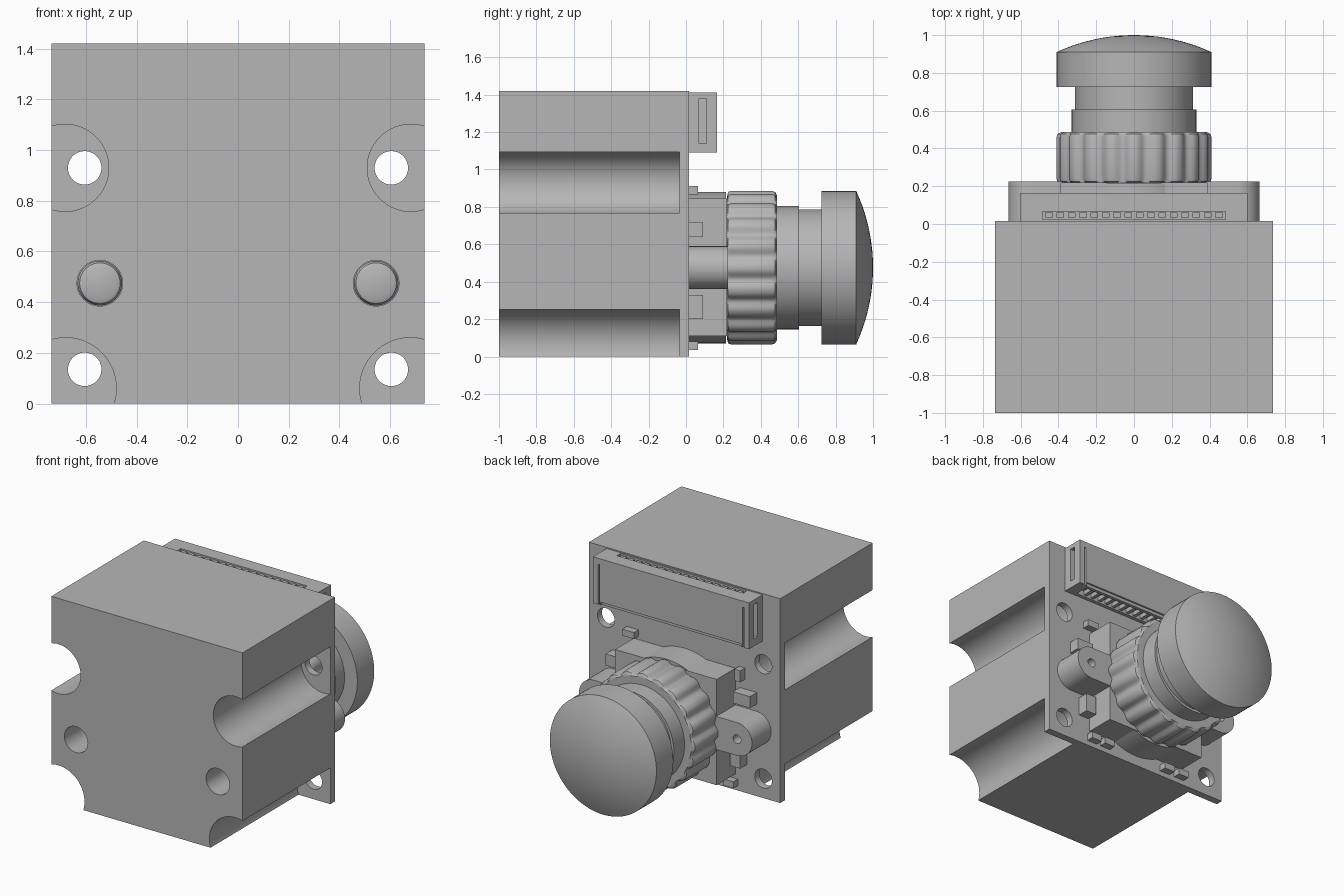
import bpy
import bmesh
from math import cos, sin, pi, radians
from mathutils import Matrix, Vector

if "Cube" in bpy.data.objects:
    bpy.data.objects.remove(bpy.data.objects["Cube"], do_unlink=True)

GREY = (0.47, 0.47, 0.47, 1)
grey = bpy.data.materials.new("plain_grey")
grey.use_nodes = True
grey.diffuse_color = GREY
grey.node_tree.nodes["Principled BSDF"].inputs["Base Color"].default_value = GREY

W, H = 0.735, 1.42      # half width and height of the housing
BACK = 0.015            # rear face of the circuit board
AXIS = 0.475            # height of the lens axis


def finish(name, bm, smooth=False):
    bmesh.ops.recalc_face_normals(bm, faces=bm.faces)
    mesh = bpy.data.meshes.new(name)
    bm.to_mesh(mesh)
    bm.free()
    mesh.materials.append(grey)
    ob = bpy.data.objects.new(name, mesh)
    bpy.context.collection.objects.link(ob)
    if smooth:
        shade(ob)
    return ob


def select(ob):
    bpy.ops.object.select_all(action="DESELECT")
    bpy.context.view_layer.objects.active = ob
    ob.select_set(True)


def shade(ob):
    select(ob)
    bpy.ops.object.shade_smooth_by_angle(angle=radians(30))


def box(name, x, y, z):
    """Box from three (low, high) ranges."""
    bm = bmesh.new()
    bmesh.ops.create_cube(bm, size=1)
    for v in bm.verts:
        v.co = Vector([(a + b) / 2 + c * (b - a) for (a, b), c in zip((x, y, z), v.co)])
    return finish(name, bm)


def lathe(name, profile, x=0, z=AXIS, n=96, flutes=0):
    """Turn (radius, y, flute depth) points about an axis along y."""
    bm = bmesh.new()
    rings = []
    for r, y, *depth in profile:
        ring = []
        for i in range(n):
            a = 2 * pi * i / n
            rr = r
            if depth:
                rr -= depth[0] * (0.5 - 0.5 * cos(flutes * a)) ** 1.5
            ring.append(bm.verts.new((x + rr * cos(a), y, z + rr * sin(a))))
        rings.append(ring)
    for a, b in zip(rings, rings[1:]):
        for i in range(n):
            j = (i + 1) % n
            bm.faces.new((a[i], a[j], b[j], b[i]))
    bm.faces.new(rings[0])
    bm.faces.new(rings[-1])
    return finish(name, bm, True)


def rod(name, x, z, r, y0, y1, n=48):
    return lathe(name, [(r, y0), (r, y1)], x, z, n)


def cut(ob, cutters):
    for c in cutters:
        mod = ob.modifiers.new("cut", "BOOLEAN")
        mod.operation = "DIFFERENCE"
        mod.solver = "EXACT"
        mod.object = c
        select(ob)
        bpy.ops.object.modifier_apply(modifier=mod.name)
        bpy.data.objects.remove(c, do_unlink=True)
    shade(ob)


# Housing block with corner grooves and screw bores
housing = box("housing", (-W, W), (-1, -0.035), (0, H))
cutters = []
for s in (-1, 1):
    cutters += [rod("groove_cutter", s * 0.682, 0.93, 0.172, -1.1, 0.1, 64),
                rod("groove_cutter", s * 0.68, 0.06, 0.2, -1.1, 0.1, 64),
                rod("bore_cutter", s * 0.545, AXIS, 0.09, -1.1, 0.1)]
cut(housing, cutters)

# Circuit board with four mounting holes
board = box("circuit_board", (-W, W), (-0.035, BACK), (0, H))
cut(board, [rod("hole_cutter", s * 0.605, z, 0.066, -0.1, 0.1)
            for s in (-1, 1) for z in (0.135, 0.93)])

# Rounded screw heads at the bottom of the bores
for s in (-1, 1):
    lathe("screw_head", [(0.088, -0.035), (0.088, -0.07), (0.08, -0.087), (0.06, -0.095)],
          s * 0.545, n=40)

# Lens mount: square base, round collar and rounded ears
box("mount_base", (-0.39, 0.39), (BACK, 0.22), (0.11, 0.845))
rod("mount_collar", 0, AXIS, 0.405, BACK, 0.215, 96)
for s in (-1, 1):
    bm = bmesh.new()
    outline = [(0.3, -0.115)]
    outline += [(0.55 + 0.115 * cos(a), 0.115 * sin(a))
                for a in [-pi / 2 + pi * i / 20 for i in range(21)]]
    outline += [(0.3, 0.115)]
    face = bm.faces.new([bm.verts.new((s * x, BACK, AXIS + z)) for x, z in outline])
    side = bmesh.ops.extrude_face_region(bm, geom=[face])["geom"]
    bmesh.ops.translate(bm, vec=(0, 0.21, 0),
                        verts=[g for g in side if isinstance(g, bmesh.types.BMVert)])
    ear = finish("mount_ear", bm)
    cut(ear, [rod("ear_cutter", s * 0.55, AXIS, 0.03, 0.1, 0.3, 24)])

# Fluted focus ring
lathe("focus_ring", [(0.385, 0.22, 0), (0.405, 0.225, 0.022), (0.41, 0.24, 0.024),
                     (0.41, 0.46, 0.024), (0.404, 0.477, 0.02), (0.385, 0.487, 0.006)],
      n=240, flutes=20)

# Lens barrel, head and domed glass
lathe("lens_barrel", [(0.33, 0.48), (0.33, 0.605), (0.312, 0.605), (0.312, 0.73)])
lathe("lens_head", [(0.41, 0.725), (0.41, 0.91)])
R = 0.98
lathe("lens_dome", [(r, 1 - R + (R * R - r * r) ** 0.5)
                    for r in [0.41 - 0.04 * i for i in range(11)]])

# Ribbon connector with a top slot, end notches and a stepped underside
connector = box("connector_shell", (-0.6, 0.6), (BACK, 0.165), (1.09, 1.412))
cutters = [box("slot_cutter", (-0.485, 0.485), (0.025, 0.065), (1.36, 1.5)),
           box("step_cutter", (-0.52, 0.52), (0.04, 0.13), (1.0, 1.13)),
           box("seam_cutter", (-0.54, 0.54), (0.153, 0.2), (1.0, 1.112))]
for s in (-1, 1):
    lo, hi = sorted((s * 0.565, s * 0.7))
    cutters.append(box("notch_cutter", (lo, hi), (0.07, 0.11), (1.14, 1.38)))
    cutters.append(box("gap_cutter", (s * 0.555 - 0.006, s * 0.555 + 0.006),
                       (0.135, 0.2), (1.0, 1.37)))
cut(connector, cutters)
for i in range(16):
    x = -0.45 + 0.06 * i
    box("connector_tooth", (x - 0.02, x + 0.02), (0.035, 0.06), (1.35, 1.405))
    box("connector_pin", (x - 0.012, x + 0.012), (BACK, 0.135), (1.1, 1.135))

# Small board components: x, z, width, height, depth
chips = [(0.4, 0.89, 0.09, 0.045, 0.05), (-0.44, 0.825, 0.045, 0.08, 0.05),
         (0.49, 0.68, 0.13, 0.08, 0.075), (-0.49, 0.68, 0.13, 0.08, 0.075),
         (0.44, 0.265, 0.08, 0.13, 0.075), (-0.44, 0.265, 0.08, 0.13, 0.075)]
chips += [(x, 0.057, 0.08, 0.045, 0.05) for x in (0.37, 0.26, -0.25, -0.37)]
for x, z, w, h, d in chips:
    box("board_component", (x - w / 2, x + w / 2), (BACK, BACK + d), (z - h / 2, z + h / 2))
